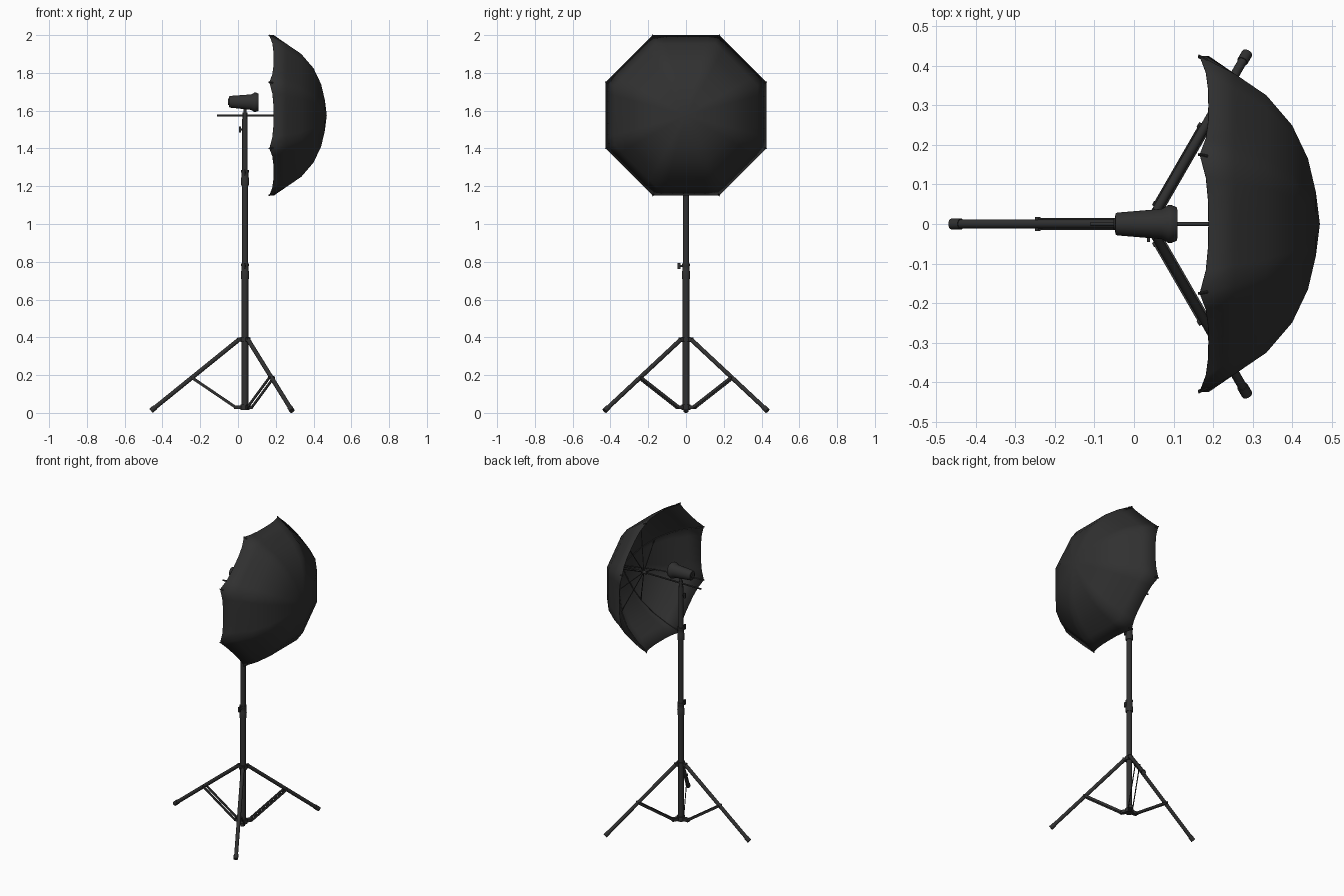
import bpy, bmesh, math
from mathutils import Vector, Matrix

if "Cube" in bpy.data.objects:
    bpy.data.objects.remove(bpy.data.objects["Cube"])

CX = 0.037          # stand axis
UZ = 1.575          # umbrella axis height
black = bpy.data.materials.new("black")
black.diffuse_color = (0.03, 0.03, 0.03, 1)
black.use_nodes = True
black.node_tree.nodes["Principled BSDF"].inputs["Base Color"].default_value = black.diffuse_color


def finish(name, bm, angle=35):
    bmesh.ops.recalc_face_normals(bm, faces=bm.faces)
    me = bpy.data.meshes.new(name)
    bm.to_mesh(me)
    bm.free()
    ob = bpy.data.objects.new(name, me)
    bpy.context.collection.objects.link(ob)
    me.materials.append(black)
    bpy.ops.object.select_all(action='DESELECT')
    ob.select_set(True)
    bpy.context.view_layer.objects.active = ob
    bpy.ops.object.shade_smooth_by_angle(angle=math.radians(angle))
    return ob


def rod(bm, a, b, r, r2=None, n=16):
    """Round bar between two points."""
    a, b = Vector(a), Vector(b)
    d = b - a
    m = Matrix.Translation((a + b) / 2) @ d.to_track_quat('Z', 'Y').to_matrix().to_4x4()
    bmesh.ops.create_cone(bm, cap_ends=True, segments=n, radius1=r,
                          radius2=r if r2 is None else r2, depth=d.length, matrix=m)


def block(bm, a, b, w, h):
    """Flat bar between two points, w across and h deep."""
    a, b = Vector(a), Vector(b)
    d = b - a
    m = Matrix.Translation((a + b) / 2) @ d.to_track_quat('X', 'Z').to_matrix().to_4x4()
    bmesh.ops.create_cube(bm, size=1, matrix=m @ Matrix.Diagonal((d.length, w, h, 1)))


def lathe(bm, profile, m, n=24):
    """Spin (radius, height) points around local z."""
    vs = [bm.verts.new(m @ Vector((r, 0, h))) for r, h in profile]
    es = [bm.edges.new(p) for p in zip(vs, vs[1:])]
    axis = m.to_3x3() @ Vector((0, 0, 1))
    bmesh.ops.spin(bm, geom=vs + es, cent=m.translation, axis=axis.normalized(),
                   angle=2 * math.pi, steps=n, use_merge=True)
    bmesh.ops.remove_doubles(bm, verts=bm.verts, dist=1e-5)


# Telescoping pole
for name, z0, z1, r in [("lower_pole", 0.02, 0.74, 0.0175), ("middle_pole", 0.74, 1.24, 0.0165),
                        ("upper_pole", 1.24, 1.555, 0.0145)]:
    bm = bmesh.new()
    rod(bm, (CX, 0, z0), (CX, 0, z1), r, n=24)
    finish(name, bm)

# Clamp collars with thumb screws
for name, z in [("lower_clamp", 0.71), ("upper_clamp", 1.205)]:
    bm = bmesh.new()
    lathe(bm, [(0, 0), (0.021, 0), (0.022, 0.035), (0.019, 0.045), (0.019, 0.065),
               (0.021, 0.07), (0.021, 0.082), (0, 0.082)], Matrix.Translation((CX, 0, z)))
    rod(bm, (CX, -0.01, z + 0.068), (CX, -0.032, z + 0.068), 0.006)
    block(bm, (CX, -0.03, z + 0.068), (CX, -0.045, z + 0.068), 0.008, 0.032)
    finish(name, bm)

# Leg hubs: spreader collar on top, brace collar at the bottom
angles = [math.pi, math.pi / 3, -math.pi / 3]
for name, z, reach in [("leg_collar", 0.388, 0.04), ("brace_collar", 0.03, 0.058)]:
    bm = bmesh.new()
    rod(bm, (CX, 0, z - 0.014), (CX, 0, z + 0.014), 0.025, n=24)
    for a in angles:
        block(bm, (CX, 0, z), (CX + reach * math.cos(a), reach * math.sin(a), z), 0.022, 0.02)
    finish(name, bm)

# Three legs, each with a rubber foot and a pair of brace bars
for i, a in enumerate(angles):
    def at(r, z, side=0):
        return (CX + r * math.cos(a) - side * math.sin(a), r * math.sin(a) + side * math.cos(a), z)
    top, foot = Vector(at(0.032, 0.388)), Vector(at(0.498, 0.011))
    bm = bmesh.new()
    rod(bm, top, foot, 0.0115)
    finish(f"leg_{i}", bm)
    bm = bmesh.new()
    rod(bm, foot + (top - foot) * 0.05, foot, 0.014)
    finish(f"foot_{i}", bm)
    bm = bmesh.new()
    for s in (-0.0135, 0.0135):
        block(bm, at(0.05, 0.03, s), at(0.283, 0.188, s), 0.004, 0.015)
    rod(bm, at(0.28, 0.186, -0.018), at(0.28, 0.186, 0.018), 0.007)
    rod(bm, at(0.052, 0.031, -0.017), at(0.052, 0.031, 0.017), 0.006)
    finish(f"brace_{i}", bm)

# Head bracket: umbrella holder, neck and lock knob
bm = bmesh.new()
rod(bm, (CX, 0, 1.545), (CX, 0, 1.59), 0.012)
rod(bm, (CX, 0, 1.585), (CX, 0, 1.625), 0.008)
rod(bm, (CX, 0, 1.5), (CX - 0.024, 0, 1.5), 0.005)
block(bm, (CX - 0.021, 0, 1.5), (CX - 0.033, 0, 1.5), 0.009, 0.032)
finish("head_bracket", bm)

# Lamp head: tapered body with a flared reflector rim, tilted slightly
bm = bmesh.new()
m = Matrix.Translation((0.02, 0, 1.646)) @ Matrix.Rotation(math.radians(91), 4, 'Y')
lathe(bm, [(0, -0.072), (0.016, -0.072), (0.017, -0.068), (0.028, -0.067), (0.031, -0.062),
           (0.041, 0.05), (0.051, 0.066), (0.052, 0.074), (0.045, 0.089), (0.04, 0.089),
           (0.03, 0.07), (0, 0.07)], m, 32)
for v in bm.verts:
    v.co.y *= 0.93
finish("lamp_head", bm)

# Umbrella rib profile: (distance from shaft, x)
prof = [(0.0, 0.47), (0.087, 0.46), (0.179, 0.44), (0.27, 0.40), (0.352, 0.335),
        (0.411, 0.255), (0.46, 0.167)]


def ray(k, r, x):
    t = math.radians(22.5 + 45 * k)
    return Vector((x, r * math.cos(t), UZ + r * math.sin(t)))


# Eight-panel canopy with scalloped rim
bm = bmesh.new()
SUB = 6
apex = bm.verts.new((0.47, 0, UZ))
rings = []
for i, (r, x) in enumerate(prof[1:]):
    ring = []
    for k in range(8):
        for j in range(SUB):
            t = j / SUB
            p = ray(k, r, x).lerp(ray(k + 1, r, x), t)
            if i == len(prof) - 2:
                p.x += 0.022 * (1 - abs(2 * t - 1) ** 3)
            ring.append(bm.verts.new(p))
    rings.append(ring)
N = 8 * SUB
for n in range(N):
    q = (n + 1) % N
    bm.faces.new((apex, rings[0][n], rings[0][q]))
    for A, B in zip(rings, rings[1:]):
        bm.faces.new((A[n], B[n], B[q], A[q]))
canopy = finish("umbrella_canopy", bm, 60)
sol = canopy.modifiers.new("cloth", 'SOLIDIFY')
sol.thickness = 0.002

# Ribs, stretchers and rib tips inside the canopy
ribs, struts, tips = bmesh.new(), bmesh.new(), bmesh.new()
for k in range(8):
    pts = [ray(k, max(r - 0.003, 0), x - 0.004) for r, x in prof]
    for a, b in zip(pts, pts[1:]):
        rod(ribs, a, b, 0.0028, n=6)
    rod(struts, ray(k, 0.008, 0.31), ray(k, 0.262, 0.398), 0.0028, n=6)
    rod(tips, ray(k, 0.448, 0.185), ray(k, 0.461, 0.163), 0.004, 0.003, n=8)
finish("umbrella_ribs", ribs)
finish("umbrella_stretchers", struts)
finish("umbrella_rib_tips", tips)

# Shaft with runner and crown
bm = bmesh.new()
rod(bm, (-0.11, 0, UZ), (0.468, 0, UZ), 0.005)
rod(bm, (0.285, 0, UZ), (0.32, 0, UZ), 0.01)
rod(bm, (0.445, 0, UZ), (0.466, 0, UZ), 0.011)
finish("umbrella_shaft", bm)
